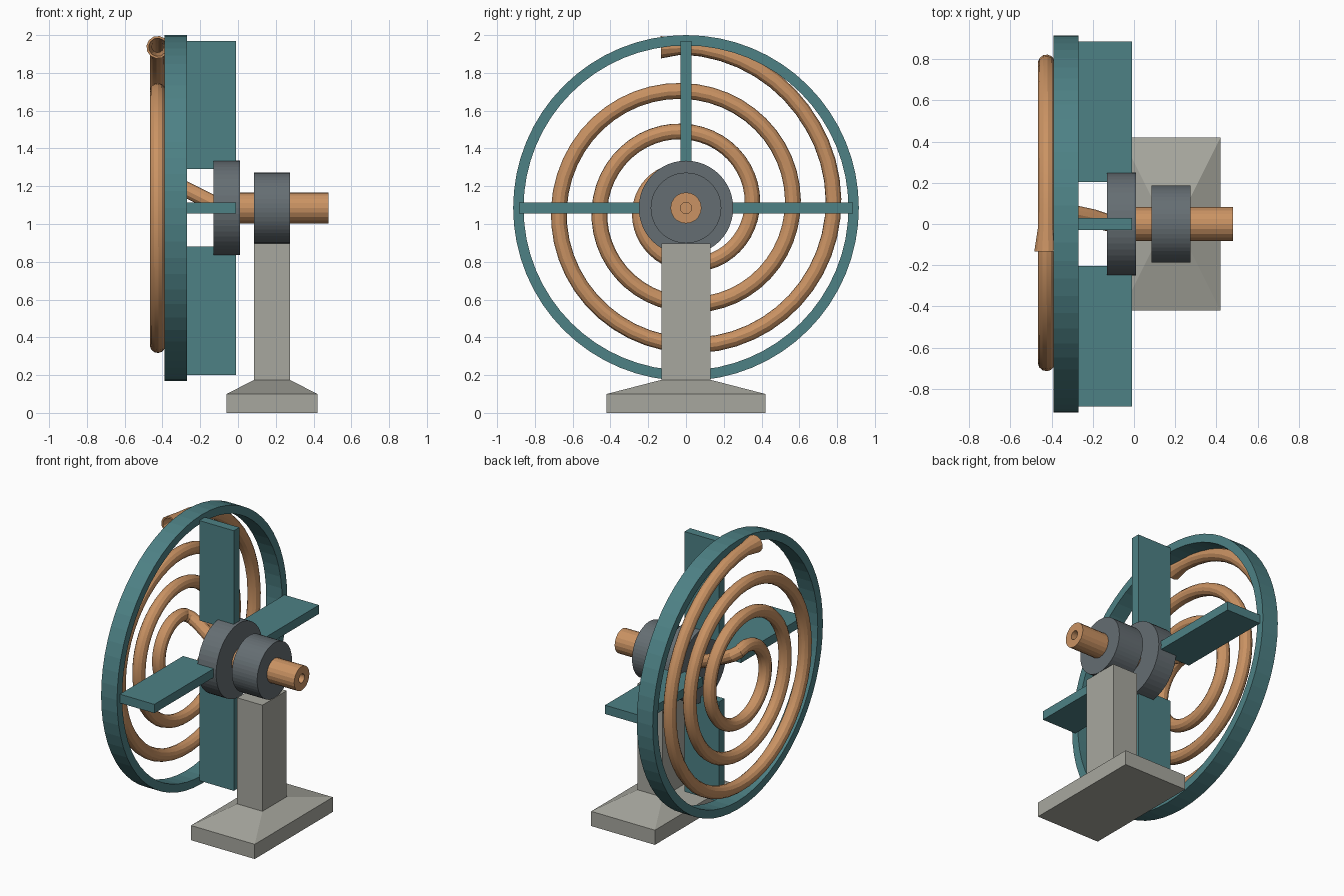
import bpy, bmesh
from math import pi, sin, cos, tau
from mathutils import Vector

if "Cube" in bpy.data.objects:
    bpy.data.objects.remove(bpy.data.objects["Cube"])

AXIS_Z = 1.085


def material(name, rgb):
    m = bpy.data.materials.new(name)
    m.use_nodes = True
    m.diffuse_color = (*rgb, 1)
    m.node_tree.nodes["Principled BSDF"].inputs["Base Color"].default_value = (*rgb, 1)
    return m


TEAL = material("teal paint", (0.075, 0.22, 0.235))
COPPER = material("copper", (0.59, 0.29, 0.125))
IRON = material("dark iron", (0.13, 0.155, 0.17))
STONE = material("pale stone", (0.39, 0.39, 0.345))


def skin(name, rings, mat, closed=False):
    """Join rings of points into a surface, capping the ends or closing the loop."""
    bm = bmesh.new()
    loops = [[bm.verts.new(p) for p in ring] for ring in rings]
    pairs = list(zip(loops, loops[1:]))
    if closed:
        pairs.append((loops[-1], loops[0]))
    else:
        bm.faces.new(loops[0])
        bm.faces.new(loops[-1])
    for a, b in pairs:
        n = len(a)
        for i in range(n):
            j = (i + 1) % n
            bm.faces.new((a[i], a[j], b[j], b[i]))
    bmesh.ops.recalc_face_normals(bm, faces=bm.faces)
    mesh = bpy.data.meshes.new(name)
    bm.to_mesh(mesh)
    bm.free()
    mesh.materials.append(mat)
    obj = bpy.data.objects.new(name, mesh)
    bpy.context.collection.objects.link(obj)
    return obj


def turned(name, profile, mat, sides, closed=False):
    """Turn (x, radius) points around the machine's axle line."""
    rings = [[(x, r * cos(tau * i / sides), AXIS_Z + r * sin(tau * i / sides))
              for i in range(sides)] for x, r in profile]
    return skin(name, rings, mat, closed)


def box(name, lo, hi, mat):
    rings = [[(x, lo[1], lo[2]), (x, hi[1], lo[2]), (x, hi[1], hi[2]), (x, lo[1], hi[2])]
             for x in (lo[0], hi[0])]
    return skin(name, rings, mat)


# Stone foot, slope and pillar in one loft
steps = [(0, 0.24, 0.42), (0.1, 0.24, 0.42), (0.175, 0.095, 0.13), (0.897, 0.095, 0.13)]
skin("pedestal", [[(0.18 + sx * hx, sy * hy, z)
                   for sx, sy in ((-1, -1), (1, -1), (1, 1), (-1, 1))]
                  for z, hx, hy in steps], STONE)

# Hub flange, bearing and hollow axle
turned("hub_flange", [(-0.13, 0.25), (0.01, 0.25)], IRON, 48)
turned("bearing", [(0.085, 0.187), (0.275, 0.187)], IRON, 48)
turned("axle_pipe", [(-0.12, 0.082), (0.48, 0.082), (0.48, 0.03), (0.3, 0.03)], COPPER, 20)

# Outer rim
turned("rim", [(-0.39, 0.915), (-0.27, 0.915), (-0.27, 0.86), (-0.39, 0.86)],
       TEAL, 64, closed=True)

# Four flat paddles
for side, s in (("left", 1), ("right", -1)):
    a, b = sorted((s * 0.205, s * 0.885))
    box("paddle_" + ("back" if s > 0 else "front"),
        (-0.27, a, AXIS_Z - 0.03), (-0.01, b, AXIS_Z + 0.03), TEAL)
    box("paddle_" + ("top" if s > 0 else "bottom"),
        (-0.27, -0.03, AXIS_Z + a), (-0.01, 0.03, AXIS_Z + b), TEAL)

# Spiral pipe: lead-out from the hub, coil, then a flared open mouth
path = [Vector(p) for p in ((-0.09, 0, 1.095), (-0.14, 0.01, 1.115), (-0.2, 0.03, 1.145),
                            (-0.27, 0.045, 1.18), (-0.34, 0.06, 1.215),
                            (-0.395, 0.06, 1.243))]
start, end, count = -1.56 * pi, 4.5 * pi + 0.155, 150
for i in range(count + 1):
    t = start + (end - start) * i / count
    r = 0.35 + 0.215 * t / tau + 0.022 * max(0, (t - 4.2 * pi) / (end - 4.2 * pi))
    path.append(Vector((-0.425, r * cos(t), AXIS_Z + r * sin(t))))

last = len(path) - 1
sides = 12
frames, normal = [], Vector((0, 0, 1))
for i, p in enumerate(path):
    tangent = (path[min(i + 1, last)] - path[max(i - 1, 0)]).normalized()
    normal = (normal - tangent * normal.dot(tangent)).normalized()
    flare = max(0, (p - path[last]).length * -8 + 1) if i > last - 6 else 0
    frames.append((p, normal.copy(), tangent.cross(normal), 0.042 + 0.018 * flare ** 1.5))


def hoop(frame, shrink=0):
    p, u, v, r = frame
    return [p + (u * cos(tau * k / sides) + v * sin(tau * k / sides)) * (r - shrink)
            for k in range(sides)]


rings = [hoop(f) for f in frames] + [hoop(f, 0.012) for f in reversed(frames[-8:])]
coil = skin("spiral_pipe", rings, COPPER)
bpy.context.view_layer.objects.active = coil
coil.select_set(True)
bpy.ops.object.shade_smooth_by_angle(angle=0.4)
